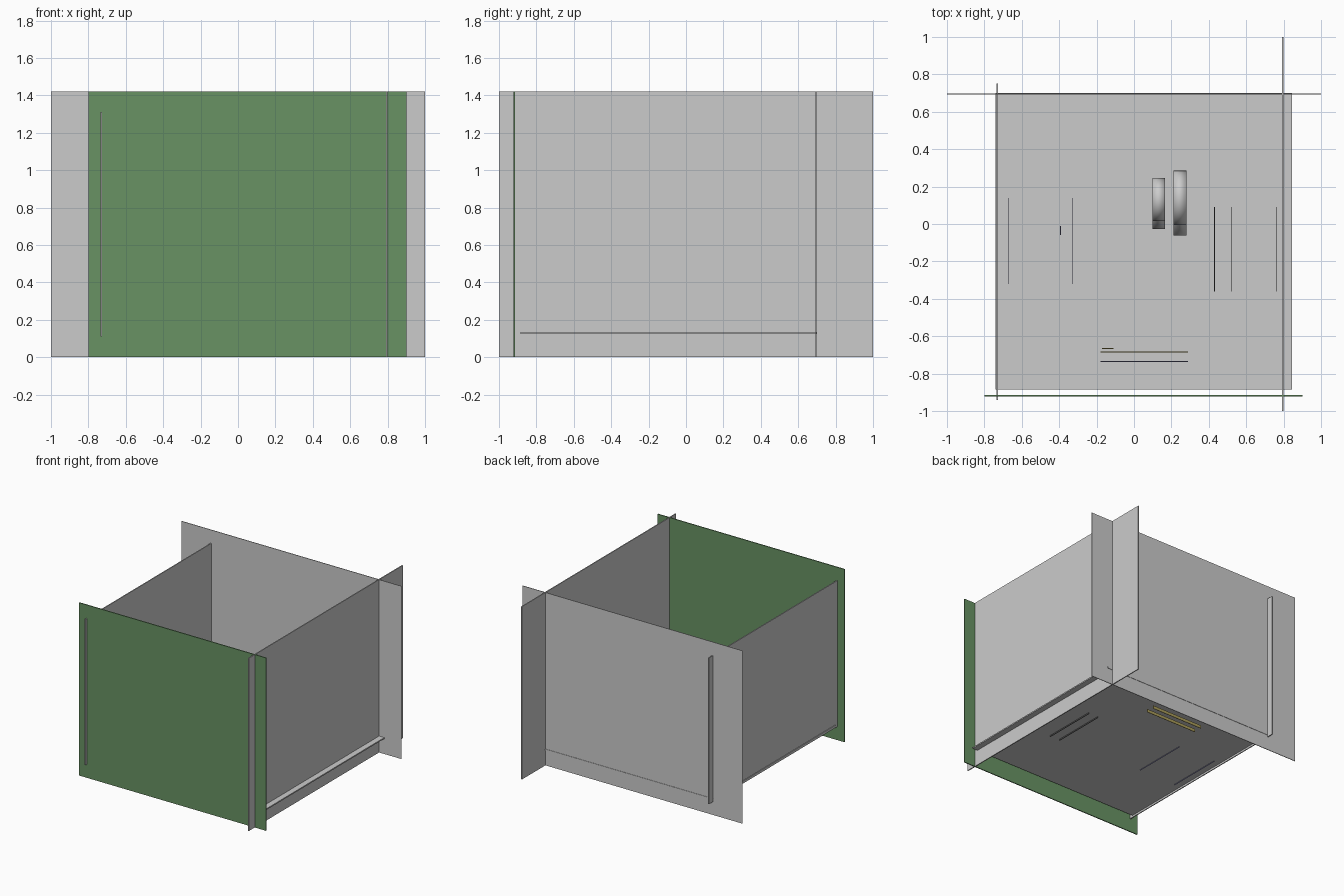
import bpy, math

if "Cube" in bpy.data.objects:
    bpy.data.objects.remove(bpy.data.objects["Cube"])


def colour(name, rgb):
    m = bpy.data.materials.new(name)
    m.diffuse_color = (*rgb, 1)
    m.use_nodes = True
    m.node_tree.nodes["Principled BSDF"].inputs["Base Color"].default_value = m.diffuse_color
    return m


GREEN = colour("green", (0.14, 0.29, 0.126))
BLUE = colour("slate_blue", (0.2, 0.2, 0.35))
OLIVE = colour("olive", (0.4, 0.33, 0.1))
DARK = colour("charcoal", (0.1, 0.1, 0.1))


def board(name, x, y, z, mat=None):
    """Flat panel spanning the given (min, max) ranges."""
    bpy.ops.mesh.primitive_cube_add(size=1, location=[sum(r) / 2 for r in (x, y, z)])
    ob = bpy.context.object
    ob.name = name
    ob.scale = [r[1] - r[0] for r in (x, y, z)]
    bpy.ops.object.transform_apply(location=False, rotation=False, scale=True)
    if mat:
        ob.data.materials.append(mat)
    return ob


def ribbon(name, x, path, t=0.006):
    """Smooth bent strip: a y-z path extruded along x."""
    verts = [(xx, y, z) for y, z in path for xx in x]
    faces = [(2*i, 2*i+1, 2*i+3, 2*i+2) for i in range(len(path) - 1)]
    me = bpy.data.meshes.new(name)
    me.from_pydata(verts, [], faces)
    ob = bpy.data.objects.new(name, me)
    bpy.context.collection.objects.link(ob)
    ob.modifiers.new("thickness", 'SOLIDIFY').thickness = t
    bpy.context.view_layer.objects.active = ob
    bpy.ops.object.select_all(action='DESELECT')
    ob.select_set(True)
    bpy.ops.object.shade_smooth_by_angle()
    return ob


# Interlocking walls and raised floor
H = 1.42
board("front_wall", (-0.80, 0.90), (-0.922, -0.914), (0, H), GREEN)
board("back_wall", (-1, 1), (0.692, 0.697), (0, H))
board("right_wall", (0.79, 0.798), (-1, 1), (0, H))
board("left_wall", (-0.735, -0.727), (-0.94, 0.75), (0.11, 1.31))
board("floor", (-0.74, 0.845), (-0.885, 0.70), (0.125, 0.135))

# Thin upright panels standing through the floor
for i, x in enumerate((-0.67, -0.33)):
    board(f"left_panel_{i}", (x - .002, x + .002), (-0.32, 0.14), (0.12, 0.40), BLUE)
for i, x in enumerate((0.43, 0.52, 0.76)):
    board(f"right_panel_{i}", (x - .002, x + .002), (-0.36, 0.09), (0.115, 0.40), DARK)

# Panels near the front wall
board("front_panel", (-0.18, 0.29), (-0.737, -0.733), (0.135, 0.40), BLUE)
board("inner_front_panel", (-0.18, 0.29), (-0.687, -0.683), (0.135, 0.40), OLIVE)
board("small_tab", (-0.17, -0.11), (-0.667, -0.663), (0.135, 0.20), OLIVE)
board("small_pin", (-0.395, -0.39), (-0.06, -0.01), (0.135, 0.17), BLUE)

# Narrow strips beneath the floor
for i, y in enumerate((0.50, 0.57)):
    board(f"under_strip_{i}", (-0.18, 0.29), (y - .002, y + .002), (0.035, 0.06), OLIVE)


# Curved strips: arched back with a short forward lip
def arch(y0, y1, lip, z, rise):
    c, r = (y0 + y1) / 2, (y1 - y0) / 2
    pts = [(c + r * math.cos(a), z + rise * math.sin(a))
           for a in [math.pi * k / 20 for k in range(21)]]
    return pts + [(lip, z - 0.02)]


ribbon("small_curved_strip", (0.10, 0.165), arch(0.02, 0.24, -0.025, 0.72, 0.12))
ribbon("large_curved_strip", (0.21, 0.28), arch(0.0, 0.28, -0.06, 0.80, 0.14))
